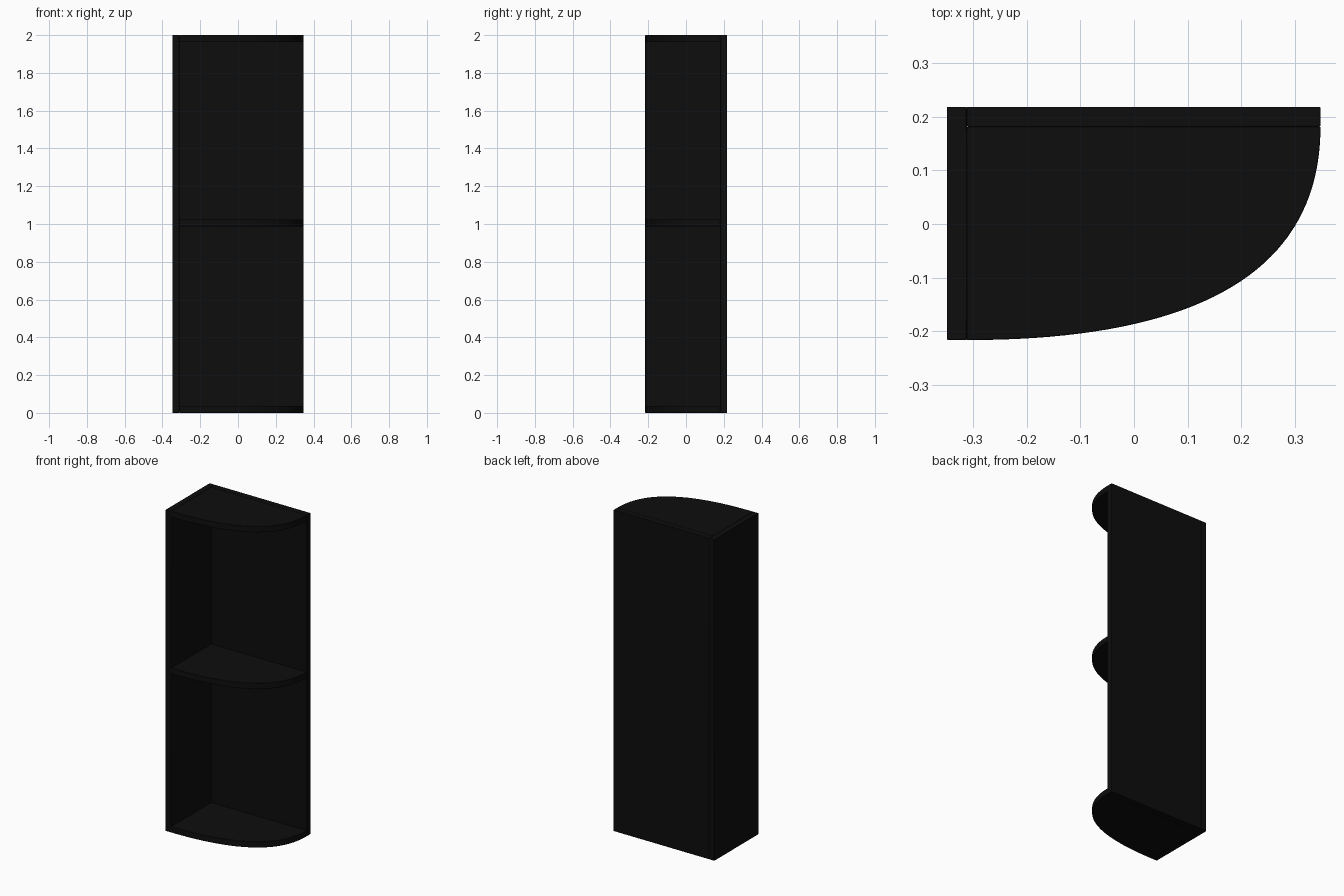
import bpy
import bmesh
from math import radians

cube = bpy.data.objects.get("Cube")
if cube:
    bpy.data.objects.remove(cube, do_unlink=True)

# Overall extents and board thickness
LEFT, RIGHT = -0.348, 0.347
FRONT, BACK = -0.216, 0.218
HEIGHT, BOARD = 2.0, 0.037
INNER_X, INNER_Y = LEFT + BOARD, BACK - BOARD

black = bpy.data.materials.new("near_black")
black.use_nodes = True
colour = (0.004, 0.004, 0.004, 1)
black.diffuse_color = colour
black.node_tree.nodes["Principled BSDF"].inputs["Base Color"].default_value = colour


def board(name, outline, bottom, top):
    """Extrude a plan outline into a board with slightly eased edges."""
    bm = bmesh.new()
    base = bm.faces.new([bm.verts.new((x, y, bottom)) for x, y in outline])
    grown = bmesh.ops.extrude_face_region(bm, geom=[base])["geom"]
    raised = [v for v in grown if isinstance(v, bmesh.types.BMVert)]
    bmesh.ops.translate(bm, verts=raised, vec=(0, 0, top - bottom))
    bmesh.ops.recalc_face_normals(bm, faces=bm.faces)
    mesh = bpy.data.meshes.new(name)
    bm.to_mesh(mesh)
    bm.free()
    mesh.materials.append(black)
    obj = bpy.data.objects.new(name, mesh)
    bpy.context.collection.objects.link(obj)
    bevel = obj.modifiers.new("eased_edges", "BEVEL")
    bevel.width = 0.002
    bevel.segments = 2
    bevel.limit_method = "ANGLE"
    bevel.angle_limit = radians(40)
    bpy.ops.object.select_all(action="DESELECT")
    obj.select_set(True)
    bpy.context.view_layer.objects.active = obj
    bpy.ops.object.shade_smooth_by_angle(angle=radians(35))
    return obj


def rectangle(x0, y0, x1, y1):
    return [(x0, y0), (x1, y0), (x1, y1), (x0, y1)]


# Upright panels
board("side_panel", rectangle(LEFT, FRONT, INNER_X, BACK), 0, HEIGHT)
board("back_panel", rectangle(INNER_X, INNER_Y, RIGHT, BACK), 0, HEIGHT)

# Shelf plan: a square inner corner closed by one sweeping curve
STEPS = 40
shelf_plan = [(INNER_X, INNER_Y)]
for i in range(STEPS + 1):
    t = i / STEPS
    shelf_plan.append((INNER_X + (RIGHT - INNER_X) * (1 - (1 - t) ** 2),
                       INNER_Y + (FRONT - INNER_Y) * (1 - t ** 2)))

# Three quarter-round shelves
for name, z in (("bottom_shelf", 0), ("middle_shelf", 0.987), ("top_shelf", HEIGHT - BOARD)):
    board(name, shelf_plan, z, z + BOARD)
